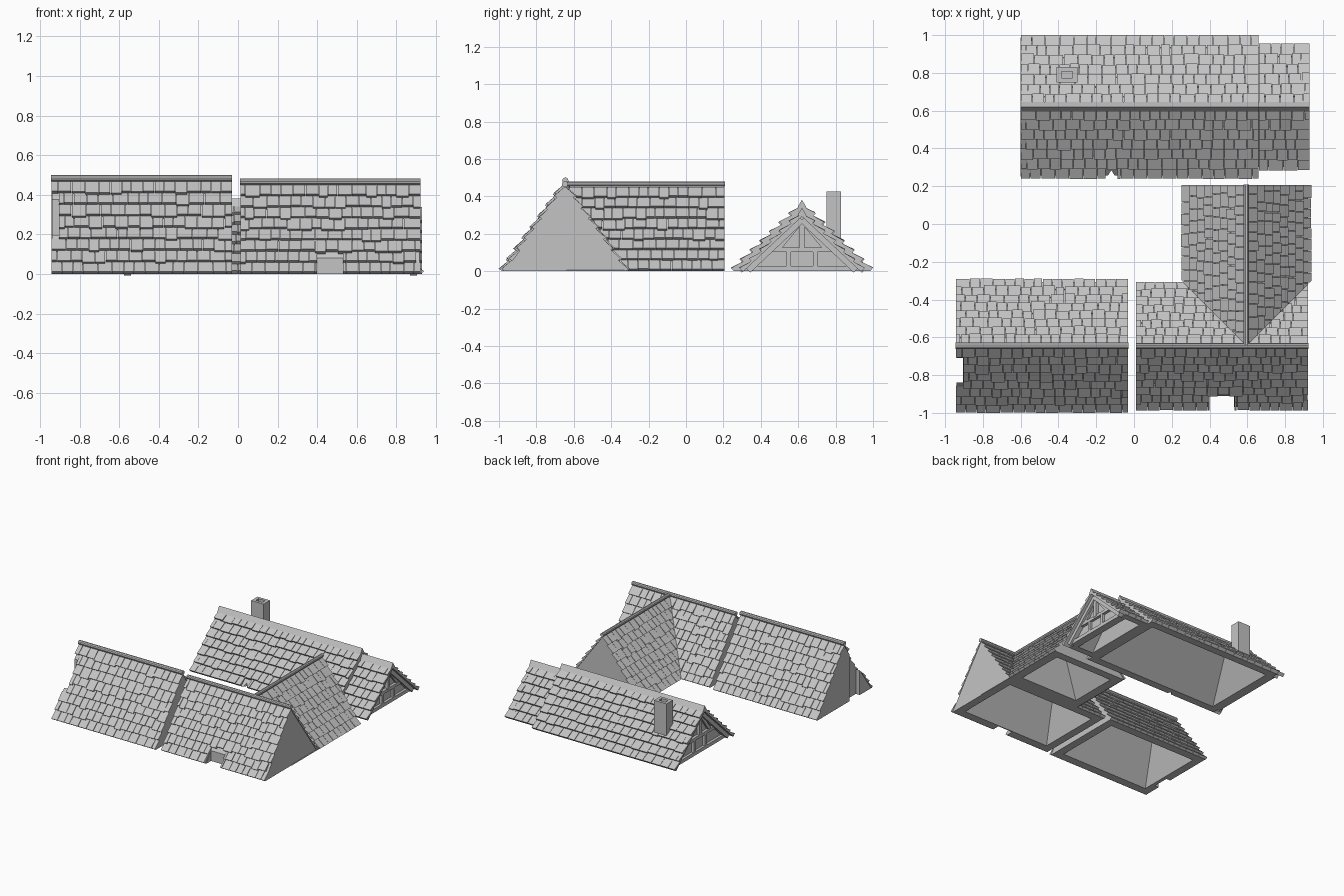
import bpy, bmesh, random
from math import hypot, radians
from mathutils import Matrix, Vector

random.seed(4)
if bpy.data.objects.get("Cube"):
    bpy.data.objects.remove(bpy.data.objects["Cube"])

stone = bpy.data.materials.new("stone_grey")
stone.use_nodes = True
stone.diffuse_color = (0.55, 0.55, 0.55, 1)
stone.node_tree.nodes["Principled BSDF"].inputs["Base Color"].default_value = stone.diffuse_color


def hull(bm, points):
    verts = [bm.verts.new(p) for p in points]
    out = bmesh.ops.convex_hull(bm, input=verts)
    bmesh.ops.delete(bm, geom=[v for v in out["geom_interior"] if isinstance(v, bmesh.types.BMVert)],
                     context="VERTS")


def make(name, bm, matrix=Matrix()):
    bm.transform(matrix)
    bmesh.ops.recalc_face_normals(bm, faces=bm.faces)
    bmesh.ops.dissolve_limit(bm, angle_limit=0.001, verts=bm.verts, edges=bm.edges)
    mesh = bpy.data.meshes.new(name)
    bm.to_mesh(mesh)
    bm.free()
    mesh.materials.append(stone)
    obj = bpy.data.objects.new(name, mesh)
    bpy.context.collection.objects.link(obj)
    return obj


def solid(name, points, matrix=Matrix()):
    bm = bmesh.new()
    hull(bm, points)
    return make(name, bm, matrix)


def box_points(x0, x1, y0, y1, z0, z1):
    return [(x, y, z) for x in (x0, x1) for y in (y0, y1) for z in (z0, z1)]


def combine(obj, other, operation):
    mod = obj.modifiers.new("join", "BOOLEAN")
    mod.operation, mod.object, mod.solver = operation, other, "EXACT"
    bpy.context.view_layer.objects.active = obj
    bpy.ops.object.modifier_apply(modifier=mod.name)
    bpy.data.objects.remove(other)


def gable_body(name, x0, x1, w, h, matrix):
    return solid(name, [(x, y, z) for x in (x0, x1) for y, z in ((-w, 0), (w, 0), (0, h))], matrix)


def hollow(body, x0, x1, w, h, matrix, rim=0.06, hip=0.14):
    """Cut a hipped hollow into the underside."""
    pts = [(x, y, -0.01) for x in (x0 + rim, x1 - rim) for y in (rim - w, w - rim)]
    pts += [(x0 + rim + hip, 0, h - 0.08), (x1 - rim - hip, 0, h - 0.08)]
    combine(body, solid("hollow_cutter", pts, matrix), "DIFFERENCE")


def shingles(name, x0, x1, w, h, side, matrix, rows, width, thick, holes=(), clip=None, slip=0.012):
    """Rows of wedge tiles; holes are (u0, u1, v0, v1) gaps on the slope."""
    slope = hypot(w, h)
    ca, sa = w / slope, h / slope
    step = slope / rows
    bm = bmesh.new()
    for r in range(rows):
        v0, v1 = r * step, (r + 1) * step
        u = x0
        while u < x1 - 0.001:
            wide = width * random.uniform(0.75, 1.25)
            if u == x0 and r % 2:
                wide *= 0.5
            end = u + wide
            if x1 - end < width * 0.4:
                end = x1
            pieces = [(u, end)]
            for a, b, c, d in holes:
                if c < (v0 + v1) / 2 < d:
                    pieces = [q for p in pieces for q in ((p[0], min(p[1], a)), (max(p[0], b), p[1]))
                              if q[1] - q[0] > 0.004]
            drop = slip * random.choice((0, 0, 0.15, 1)) if r else 0
            t = thick * random.uniform(0.9, 1.1)
            for a, b in pieces:
                pts = [(uu, side * (w - v * ca + n * sa), v * sa + n * ca)
                       for uu in (a + 0.0015, b - 0.0015)
                       for v, n in ((v0 - drop, 0), (v0 - drop, t), (v1, 0), (v1, 0.005))]
                hull(bm, pts)
            u = end
    bm.transform(matrix)
    if clip:
        geom = bm.verts[:] + bm.edges[:] + bm.faces[:]
        bmesh.ops.bisect_plane(bm, geom=geom, plane_co=clip[0], plane_no=clip[1], clear_inner=True)
    return make(name, bm)


def ridge(name, x0, x1, z, radius, matrix):
    bm = bmesh.new()
    bmesh.ops.create_cone(bm, cap_ends=True, segments=10, radius1=radius, radius2=radius, depth=x1 - x0)
    place = Matrix.Translation(((x0 + x1) / 2, 0, z)) @ Matrix.Rotation(radians(90), 4, "Y")
    return make(name, bm, matrix @ place)


def timber_gable(name, x, d, w, h, matrix):
    """Timber frame standing proud of a recessed gable wall, plus barge boards."""
    bm = bmesh.new()

    def beam(p, q, wide, depth):
        p, q = Vector((0, *p)), Vector((0, *q))
        across = (q - p).cross(Vector((1, 0, 0))).normalized() * wide / 2
        hull(bm, [e + k * across + Vector((xx, 0, 0))
                  for e in (p, q) for k in (-1, 1) for xx in (x, x + d * depth)])

    tie = h * 0.38
    beam((0.04 - w, 0.014), (w - 0.04, 0.014), 0.028, 0.02)
    beam((tie * w / h - w, tie), (w - tie * w / h, tie), 0.024, 0.022)
    beam((0, tie), (0, h), 0.028, 0.024)
    for s in (-1, 1):
        beam((s * 0.07, 0), (s * 0.07, tie), 0.024, 0.02)
        beam((s * 0.13, tie), (s * 0.02, h * 0.82), 0.024, 0.018)
        beam((s * (w - 0.03), 0.005), (0, h - 0.026), 0.034, 0.035)
        beam((s * w, 0.004), (0, h), 0.014, 0.06)
    return make(name, bm, matrix)


# Front left roof with a corner notch
at = Matrix.Translation((0, -0.645, 0))
W, H = 0.338, 0.465
body = gable_body("left_roof_body", -0.94, -0.034, W, H, at)
hollow(body, -0.94, -0.034, W, H, at)
combine(body, solid("notch_cutter", box_points(-0.96, -0.905, -0.84, -0.71, -0.1, 0.6)), "DIFFERENCE")
shingles("left_roof_front_shingles", -0.945, -0.03, W, H, -1, at, 8, 0.062, 0.021, [(-1, -0.905, 0.25, 0.5)])
shingles("left_roof_back_shingles", -0.945, -0.03, W, H, 1, at, 8, 0.062, 0.021)
ridge("left_roof_ridge", -0.945, -0.03, 0.484, 0.017, at)

# Front right roof joined to its cross wing
at = Matrix.Translation((0, -0.647, 0))
wing = Matrix.Translation((0.595, 0, 0)) @ Matrix.Rotation(radians(90), 4, "Z")
W, H = 0.322, 0.447
body = gable_body("right_roof_body", 0.014, 0.918, W, H, at)
combine(body, gable_body("wing_part", -0.64, 0.2, W + 0.005, H - 0.001, wing), "UNION")
hollow(body, 0.014, 0.918, W, H, at)
hollow(body, -0.32, 0.2, W, H, wing)
combine(body, solid("notch_cutter", box_points(0.4, 0.53, -1.1, -0.91, -0.1, 0.3)), "DIFFERENCE")
shingles("right_roof_front_shingles", 0.01, 0.923, W, H, -1, at, 8, 0.06, 0.021,
         [(0.4, 0.53, 0, 0.13), (0.9, 1, 0.07, 0.13)])
shingles("right_roof_back_shingles", 0.01, 0.923, W, H, 1, at, 8, 0.06, 0.021)
ridge("right_roof_ridge", 0.01, 0.923, 0.466, 0.016, at)
for side, label in ((1, "west"), (-1, "east")):
    shingles("wing_" + label + "_shingles", -0.66, 0.208, W + 0.005, H, side, wing, 8, 0.06, 0.021,
             clip=((0.595, -0.645, 0), (side, 1, 0)))
ridge("wing_ridge", -0.64, 0.208, 0.466, 0.015, wing)

# Back roof in two lengths with timber gables
at = Matrix.Translation((0, 0.62, 0))
W, H = 0.363, 0.345
W2, H2 = 0.318, 0.302
body = gable_body("back_roof_body", -0.54, 0.655, W, H, at)
hollow(body, -0.54, 0.655, W, H, at, 0.05)
combine(body, solid("notch_cutter", [(x, y, z) for z in (-0.1, 0.2) for x, y in
                                     ((-0.16, 0.22), (-0.08, 0.22), (-0.12, 0.285))]), "DIFFERENCE")
low = gable_body("back_roof_low_body", 0.65, 0.87, W2, H2, at)
hollow(low, 0.65, 0.87, W2, H2, at, 0.04, 0.04)
for side, label in ((-1, "front"), (1, "back")):
    gaps = [(-0.15, -0.09, 0, 0.06)] if side < 0 else []
    shingles("back_roof_" + label + "_shingles", -0.6, 0.66, W, H, side, at, 7, 0.064, 0.025, gaps, slip=0.006)
    shingles("back_roof_low_" + label + "_shingles", 0.66, 0.93, W2, H2, side, at, 6, 0.064, 0.025, slip=0.006)
timber_gable("west_timber_gable", -0.54, -1, W, H, at)
timber_gable("east_timber_gable", 0.87, 1, W2, H2, at)
for name, x0, x1, h in (("back_roof_ridge", -0.6, 0.66, H), ("back_roof_low_ridge", 0.66, 0.93, H2)):
    solid(name, [(x, y, z) for x in (x0, x1)
                 for y, z in ((-0.025, h - 0.005), (0.025, h - 0.005), (0, h + 0.037))], at)

# Chimney with a sunk flue
chimney = solid("chimney", box_points(-0.41, -0.3, 0.75, 0.83, 0.13, 0.425))
combine(chimney, solid("flue_cutter", box_points(-0.385, -0.325, 0.773, 0.807, 0.34, 0.5)), "DIFFERENCE")
